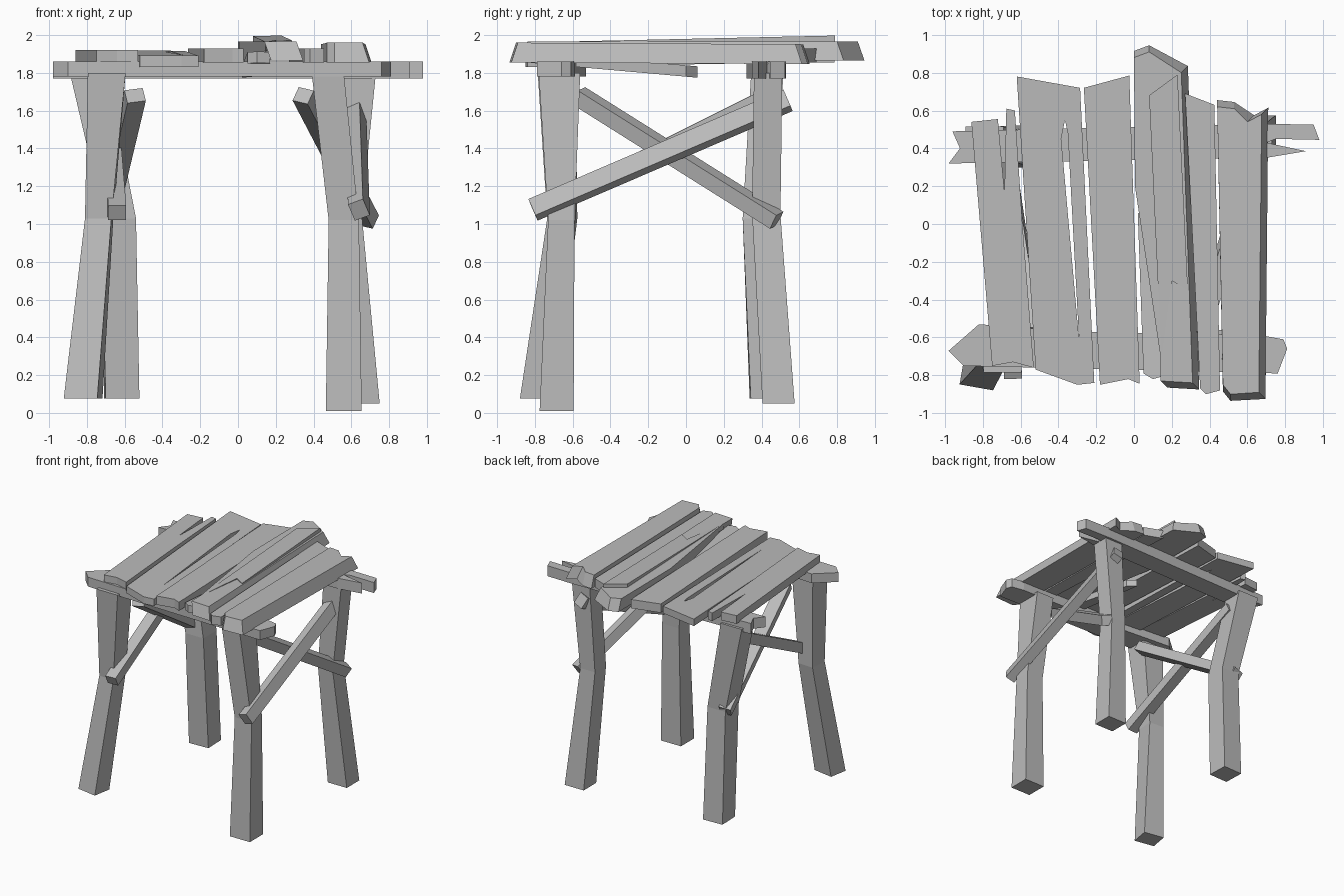
import bpy, bmesh
from math import radians, cos, sin
from mathutils import Vector, Matrix
from mathutils.geometry import tessellate_polygon

old = bpy.data.objects.get("Cube")
if old:
    bpy.data.objects.remove(old, do_unlink=True)

GREY = (0.5, 0.5, 0.5, 1)
wood = bpy.data.materials.new("weathered_grey")
wood.use_nodes = True
wood.diffuse_color = GREY
wood.node_tree.nodes["Principled BSDF"].inputs["Base Color"].default_value = GREY


def finish(name, bm):
    bmesh.ops.recalc_face_normals(bm, faces=bm.faces)
    mesh = bpy.data.meshes.new(name)
    bm.to_mesh(mesh)
    bm.free()
    mesh.materials.append(wood)
    obj = bpy.data.objects.new(name, mesh)
    bpy.context.collection.objects.link(obj)
    return obj


def plank(name, outline, z_front, z_back, thick, hole=(), flare=0):
    """Board from a plan outline; the top slopes from front to back."""
    loops = [[Vector((x, y, 0)) for x, y in loop] for loop in (outline, hole) if loop]
    pts = [p for loop in loops for p in loop]
    mid = sum((p for p in loops[0]), Vector()) / len(loops[0])
    bm = bmesh.new()
    top, bottom = [], []
    for p in pts:
        z = z_front + (z_back - z_front) * (p.y + 0.9) / 1.8
        top.append(bm.verts.new((p.x, p.y, z)))
        dx = flare if p.x > mid.x else 0
        dy = flare if p.y > mid.y else -flare
        bottom.append(bm.verts.new((p.x + dx, p.y + dy, z - thick)))
    for tri in tessellate_polygon(loops):
        bm.faces.new([top[i] for i in tri])
        bm.faces.new([bottom[i] for i in reversed(tri)])
    start = 0
    for loop in loops:
        n = len(loop)
        for i in range(n):
            a, b = start + i, start + (i + 1) % n
            bm.faces.new((top[a], top[b], bottom[b], bottom[a]))
        start += n
    return finish(name, bm)


def leg(name, rings):
    """Bent post from rings of centre x, y, z, half width, half depth, twist."""
    bm = bmesh.new()
    previous = None
    for x, y, z, w, d, twist in rings:
        c, s = cos(radians(twist)), sin(radians(twist))
        ring = []
        for sx, sy in ((-1, -1), (1, -1), (1, 1), (-1, 1)):
            px, py = sx * w, sy * d
            ring.append(bm.verts.new((x + px * c - py * s, y + px * s + py * c, z)))
        if previous:
            for i in range(4):
                j = (i + 1) % 4
                bm.faces.new((previous[i], previous[j], ring[j], ring[i]))
        else:
            bm.faces.new(ring[::-1])
        previous = ring
    bm.faces.new(previous)
    return finish(name, bm)


def brace(name, start, end, width, height, roll):
    """Straight rolled bar between two points."""
    a, b = Vector(start), Vector(end)
    turn = (b - a).to_track_quat('Y', 'Z').to_matrix().to_4x4()
    place = (Matrix.Translation((a + b) / 2) @ turn @ Matrix.Rotation(radians(roll), 4, 'Y')
             @ Matrix.Diagonal((width, (b - a).length, height, 1)))
    bm = bmesh.new()
    bmesh.ops.create_cube(bm, size=1, matrix=place)
    return finish(name, bm)


# Legs, each with a slight knee
leg("front_right_leg", [(-.82, -.785, .075, .09, .08, -10), (-.735, -.655, 1.03, .07, .075, -4),
                        (-.695, -.685, 1.8, .1, .1, 0)])
leg("front_left_leg", [(.56, -.685, .01, .095, .09, 0), (.56, -.66, 1.02, .08, .07, 0),
                       (.475, -.67, 1.8, .085, .11, 0)])
leg("back_right_leg", [(-.615, .43, .075, .09, .09, 2), (-.625, .39, 1.03, .085, .09, 0),
                       (-.79, .43, 1.8, .1, .085, 0)])
leg("back_left_leg", [(.66, .49, .05, .09, .085, 0), (.585, .425, 1.05, .07, .075, 0),
                      (.645, .435, 1.8, .085, .075, 0)])

# Crossed side braces
brace("left_brace_rising", (.64, -.81, 1.075), (.62, .54, 1.655), .085, .1, -22)
brace("left_brace_falling", (.345, -.57, 1.68), (.69, .48, 1.02), .09, .085, 14)
brace("right_brace_falling", (-.545, -.57, 1.68), (-.7, .47, 1.03), .1, .08, -8)
brace("right_brace_rising", (-.64, -.8, 1.06), (-.69, .42, 1.67), .095, .085, 0)

# Beams under the top
plank("front_beam", [(-.98, -.67), (-.9, -.75), (.76, -.79), (.81, -.66), (.79, -.61),
                     (.68, -.59), (-.3, -.57), (-.82, -.53)], 1.86, 1.86, .08)
plank("back_beam", [(-.96, .49), (-.92, .4), (-.98, .32), (.7, .35), (.91, .385), (.7, .43),
                    (.75, .45), (.98, .445), (.95, .525), (.7, .53)], 1.86, 1.86, .09)

# Top boards, from right to left
plank("board_1", [(-.86, .54), (-.75, -.75), (-.64, -.73), (-.53, -.76), (-.59, 0), (-.63, .6),
                  (-.675, .61), (-.685, .17), (-.72, .555)], 1.92, 1.92, .07)
plank("board_2", [(-.62, .78), (-.52, -.77), (-.3, -.85), (-.21, -.84), (-.285, .72)],
      1.89, 1.92, .06, hole=[(-.385, .45), (-.365, .55), (-.35, .48), (-.29, -.62)])
plank("board_3", [(-.265, .72), (-.18, -.85), (-.03, -.82), (.03, -.845), (-.025, .785)],
      1.93, 1.93, .075)
plank("loose_slat", [(.02, .06), (.08, 0), (.17, -.8), (.1, -.82), (.05, -.79)],
      1.92, 1.76, .06)
plank("board_4", [(0, .88), (.08, .91), (.25, .8), (.31, -.84), (.14, -.83), (.14, -.7),
                  (.005, .2)], 1.965, 1.965, .1, flare=.035)
plank("top_splinter", [(.08, .68), (.23, .79), (.285, -.35), (.2, -.3), (.145, -.72)],
      1.96, 2.0, .05)
plank("board_5", [(.27, .69), (.35, -.87), (.38, -.9), (.455, -.88), (.425, .63)],
      1.93, 1.93, .075)
plank("board_6", [(.44, .62), (.47, -.85), (.51, -.9), (.66, -.89), (.675, .58), (.6, .54),
                  (.53, .61)], 1.96, 1.95, .105, flare=.035)
